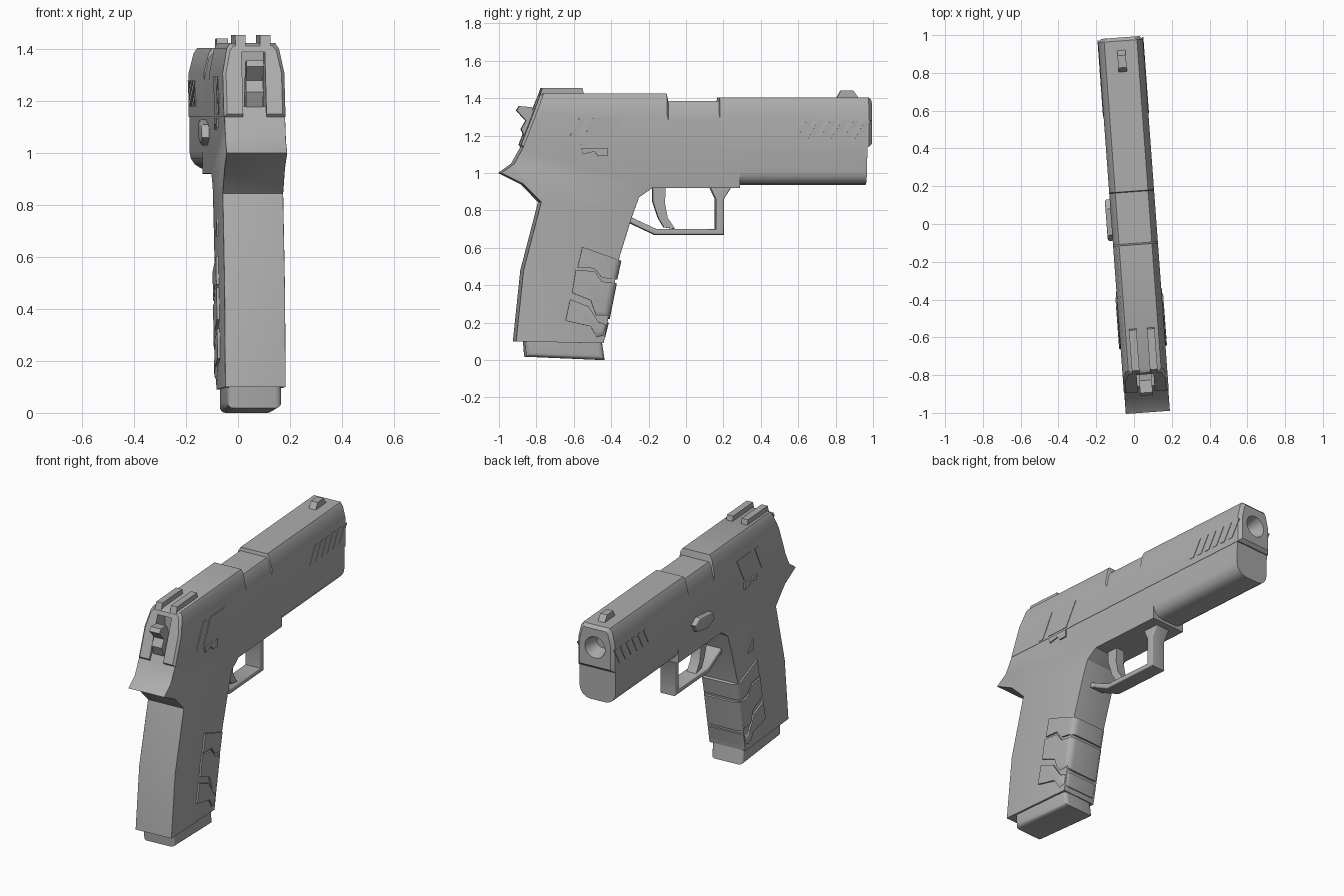
import bpy, bmesh, math
from mathutils import Matrix, Vector

cube = bpy.data.objects.get("Cube")
if cube:
    bpy.data.objects.remove(cube, do_unlink=True)

YAW = math.radians(4.2)
HALF = 0.117          # half width of the frame

grey = bpy.data.materials.new("plain grey")
grey.use_nodes = True
colour = (0.42, 0.42, 0.42, 1)
grey.diffuse_color = colour
grey.node_tree.nodes["Principled BSDF"].inputs["Base Color"].default_value = colour


def shade(ob):
    bpy.ops.object.select_all(action='DESELECT')
    ob.select_set(True)
    bpy.context.view_layer.objects.active = ob
    bpy.ops.object.shade_smooth_by_angle(angle=math.radians(32))


def finish(name, bm):
    """Turn a bmesh into a shaded object lying along the turned axis."""
    bmesh.ops.recalc_face_normals(bm, faces=bm.faces)
    mesh = bpy.data.meshes.new(name)
    bm.to_mesh(mesh)
    bm.free()
    mesh.materials.append(grey)
    ob = bpy.data.objects.new(name, mesh)
    bpy.context.collection.objects.link(ob)
    ob.rotation_euler.z = YAW
    shade(ob)
    return ob


def prism(name, outline, x0, x1, bevel=0, rule=None):
    """Extrude a side outline (y, z) from x0 to x1, rounding the rim edges that meet the rule."""
    bm = bmesh.new()
    a = [bm.verts.new((x0, y, z)) for y, z in outline]
    b = [bm.verts.new((x1, y, z)) for y, z in outline]
    bm.faces.new(a)
    bm.faces.new(b[::-1])
    n = len(outline)
    for i in range(n):
        j = (i + 1) % n
        bm.faces.new((a[i], b[i], b[j], a[j]))
    bmesh.ops.recalc_face_normals(bm, faces=bm.faces)
    if bevel:
        rim = [e for e in bm.edges
               if abs(e.verts[0].co.x - e.verts[1].co.x) < 1e-5
               and (rule is None or rule((e.verts[0].co + e.verts[1].co) / 2))]
        bmesh.ops.bevel(bm, geom=rim, offset=bevel, segments=4, profile=0.5,
                        affect='EDGES', clamp_overlap=True)
    return finish(name, bm)


def both_sides(name, outline, inner, outer):
    for side, s in (("left", -1), ("right", 1)):
        prism(f"{name}_{side}", outline, s * inner, s * outer)


def cut(target, cutter):
    """Subtract the cutter for good, then drop it."""
    mod = target.modifiers.new("cut", 'BOOLEAN')
    mod.operation = 'DIFFERENCE'
    mod.solver = 'EXACT'
    mod.object = cutter
    bpy.context.view_layer.update()
    with bpy.context.temp_override(object=target, active_object=target):
        bpy.ops.object.modifier_apply(modifier=mod.name)
    bpy.data.objects.remove(cutter, do_unlink=True)
    shade(target)


def box_outline(y0, y1, z0, z1):
    return [(y0, z0), (y1, z0), (y1, z1), (y0, z1)]


# Slide: sections along the barrel axis (y, shoulder height, top height, inset)
stations = [(-0.895, 1.31, 1.425, 0.012), (-0.88, 1.31, 1.425, 0),
            (-0.11, 1.31, 1.425, 0), (-0.102, 1.28, 1.385, 0),
            (0.17, 1.28, 1.385, 0), (0.174, 1.31, 1.405, 0),
            (0.972, 1.31, 1.405, 0), (0.99, 1.30, 1.405, 0.018)]
bm = bmesh.new()
rings = []
for k, (y, shoulder, top, inset) in enumerate(stations):
    half = [(0.119, 1.14 + inset), (0.119, shoulder), (0.101, top - 0.022 - inset / 2),
            (0.087, top - inset)]
    section = [(x - inset, z) for x, z in half] + [(inset - x, z) for x, z in half[::-1]]
    lean = 0.386 if k < 2 else 0
    rings.append([bm.verts.new((x, y + lean * (z - 1.14), z)) for x, z in section])
for r, s in zip(rings, rings[1:]):
    for i in range(len(r)):
        j = (i + 1) % len(r)
        bm.faces.new((r[i], r[j], s[j], s[i]))
bm.faces.new(rings[0])
bm.faces.new(rings[-1])
slide = finish("slide", bm)

# Hammer slot and dished muzzle opening
cut(slide, prism("hammer_slot_cutter", box_outline(-1.1, -0.72, 1.1, 1.39), -0.045, 0.045))
bm = bmesh.new()
bmesh.ops.create_cone(bm, cap_ends=True, segments=32, radius1=0.04, radius2=0.068, depth=0.1)
bmesh.ops.rotate(bm, verts=bm.verts, cent=(0, 0, 0),
                 matrix=Matrix.Rotation(math.radians(-90), 3, 'X'))
bmesh.ops.translate(bm, verts=bm.verts, vec=Vector((0, 0.95, 1.275)))
cut(slide, finish("muzzle_cutter", bm))

# Hammer
prism("hammer", [(-0.91, 1.335), (-0.895, 1.358), (-0.83, 1.352), (-0.74, 1.15),
                 (-0.85, 1.15), (-0.885, 1.235), (-0.86, 1.28)], -0.033, 0.033)

# Sights
for side, x in (("left", -0.048), ("right", 0.048)):
    prism(f"rear_sight_{side}", [(-0.79, 1.41), (-0.775, 1.455), (-0.56, 1.455), (-0.55, 1.41)],
          x - 0.02, x + 0.02)
prism("front_sight", [(0.805, 1.4), (0.83, 1.442), (0.895, 1.442), (0.925, 1.4)], -0.022, 0.022)

# Slide serrations and rear panels
for i in range(6):
    y = 0.58 + 0.063 * i
    both_sides(f"front_serration_{i + 1}",
               [(y, 1.18), (y + 0.03, 1.18), (y + 0.088, 1.28), (y + 0.058, 1.28)], 0.115, 0.122)
both_sides("rear_serration", [(-0.655, 1.15), (-0.62, 1.15), (-0.545, 1.295), (-0.58, 1.295)],
           0.115, 0.122)
both_sides("rear_panel", [(-0.575, 1.15), (-0.43, 1.15), (-0.35, 1.295), (-0.505, 1.295)],
           0.115, 0.122)
both_sides("slide_catch", [(-0.57, 1.135), (-0.43, 1.135), (-0.43, 1.09), (-0.48, 1.09),
                           (-0.5, 1.115), (-0.56, 1.1)], 0.11, 0.125)

# Frame with tail and grip in one outline
frame = [(-0.86, 1.18), (-0.885, 1.13), (-0.93, 1.05), (-1.0, 1.0), (-0.88, 0.94),
         (-0.785, 0.845), (-0.88, 0.48), (-0.92, 0.1), (-0.45, 0.09), (-0.365, 0.55),
         (-0.3, 0.76), (-0.26, 0.87), (-0.19, 0.92), (0.28, 0.92), (0.28, 1.18)]
prism("frame_and_grip", frame, -HALF, HALF, 0.04,
      lambda c: 0.11 < c.z < 1.1 and c.y < 0.27)

# Dust cover under the barrel
prism("dust_cover", [(0.2, 1.17), (0.24, 0.937), (0.96, 0.937), (0.965, 1.17)],
      -HALF, HALF, 0.07, lambda c: c.z < 0.95)

# Trigger guard and trigger
prism("trigger_guard", [(-0.34, 0.75), (-0.17, 0.67), (0.2, 0.67), (0.2, 0.86), (0.25, 0.94),
                        (0.12, 0.94), (0.157, 0.86), (0.157, 0.7), (-0.16, 0.7), (-0.3, 0.765)],
      -0.05, 0.05, 0.008)
prism("trigger", [(-0.18, 0.93), (-0.18, 0.85), (-0.15, 0.76), (-0.12, 0.71), (-0.06, 0.7),
                  (-0.1, 0.76), (-0.115, 0.84), (-0.11, 0.93)], -0.03, 0.03)

# Stepped grip pads wrapping round the front of the grip
pads = {
    "upper": [(-0.565, 0.605), (-0.353, 0.53), (-0.375, 0.43), (-0.46, 0.44), (-0.5, 0.49),
              (-0.59, 0.495)],
    "middle": [(-0.6, 0.482), (-0.5, 0.475), (-0.46, 0.42), (-0.377, 0.41), (-0.415, 0.22),
               (-0.485, 0.22), (-0.52, 0.32), (-0.62, 0.36)],
    "lower": [(-0.63, 0.325), (-0.53, 0.285), (-0.48, 0.205), (-0.42, 0.2), (-0.44, 0.12),
              (-0.48, 0.11), (-0.52, 0.18), (-0.655, 0.21)],
}
for name, outline in pads.items():
    prism(f"{name}_grip_pad", outline, -0.127, 0.127, 0.04,
          lambda c: c.y > -0.36 - 0.28 * (0.53 - c.z) - 0.025)

# Magazine base
prism("magazine_base", [(-0.87, 0.12), (-0.862, 0.018), (-0.442, 0), (-0.46, 0.12)],
      -0.105, 0.105, 0.025, lambda c: c.z < 0.1)

# Takedown lever and magazine release on the left
prism("takedown_lever", [(-0.08, 1.06), (-0.05, 1.11), (0.09, 1.13), (0.14, 1.1), (0.11, 1.05),
                         (0.0, 1.03)], -0.145, -0.11, 0.01, lambda c: c.x < -0.14)
prism("magazine_release", [(-0.535, 0.68), (-0.47, 0.68), (-0.53, 0.75)], -0.122, -0.11)
